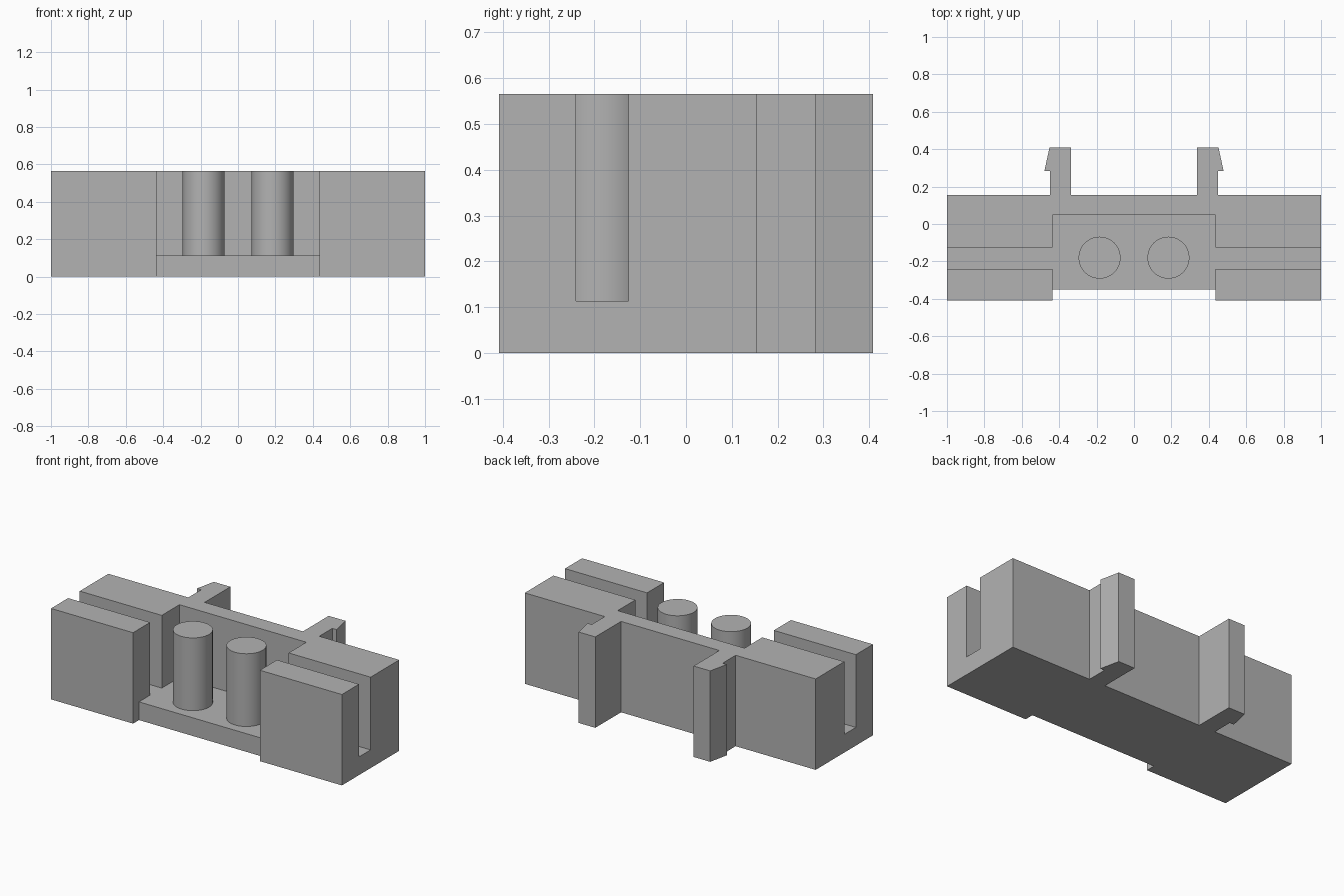
import bpy, bmesh, math

if "Cube" in bpy.data.objects:
    bpy.data.objects.remove(bpy.data.objects["Cube"], do_unlink=True)

HEIGHT, FLOOR = 0.565, 0.113

grey = bpy.data.materials.new("plain grey")
grey.use_nodes = True
colour = (0.45, 0.45, 0.45, 1)
grey.diffuse_color = colour
grey.node_tree.nodes["Principled BSDF"].inputs["Base Color"].default_value = colour


def mirrored_prism(name, half, z0, z1):
    """Extrude a plan outline given by its +x half, listed front to back."""
    outline = half + [(-x, y) for x, y in reversed(half)]
    bm = bmesh.new()
    face = bm.faces.new([bm.verts.new((x, y, z0)) for x, y in outline])
    top = bmesh.ops.extrude_face_region(bm, geom=[face])["geom"]
    verts = [v for v in top if isinstance(v, bmesh.types.BMVert)]
    bmesh.ops.translate(bm, verts=verts, vec=(0, 0, z1 - z0))
    bmesh.ops.recalc_face_normals(bm, faces=bm.faces)
    mesh = bpy.data.meshes.new(name)
    bm.to_mesh(mesh)
    bm.free()
    mesh.materials.append(grey)
    obj = bpy.data.objects.new(name, mesh)
    bpy.context.collection.objects.link(obj)
    return obj


# Housing with two barbed clips on the back
body = mirrored_prism("housing", [
    (1, -0.408), (1, 0.155), (0.45, 0.155), (0.45, 0.283), (0.479, 0.283),
    (0.452, 0.408), (0.338, 0.408), (0.338, 0.155)], 0, HEIGHT)

# Central pocket joined to the slots through both ends
pocket = mirrored_prism("pocket_cutter", [
    (0.436, -0.5), (0.436, -0.24), (1.1, -0.24), (1.1, -0.126),
    (0.436, -0.126), (0.436, 0.048)], FLOOR, HEIGHT + 0.1)

# Shallow recess in the front of the floor
recess = mirrored_prism("front_recess_cutter", [
    (0.436, -0.5), (0.436, -0.35)], -0.1, HEIGHT + 0.1)

for cutter in (pocket, recess):
    cut = body.modifiers.new(cutter.name, "BOOLEAN")
    cut.operation = "DIFFERENCE"
    cut.solver = "EXACT"
    cut.object = cutter
    cutter.hide_render = True
    cutter.hide_viewport = True

# Pair of round posts standing on the pocket floor
for side, x in (("left", 0.184), ("right", -0.184)):
    bpy.ops.mesh.primitive_cylinder_add(
        vertices=64, radius=0.112, depth=HEIGHT - FLOOR,
        location=(x, -0.18, (HEIGHT + FLOOR) / 2))
    post = bpy.context.object
    post.name = side + "_post"
    post.data.materials.append(grey)
    bpy.ops.object.shade_smooth_by_angle(angle=math.radians(30))
